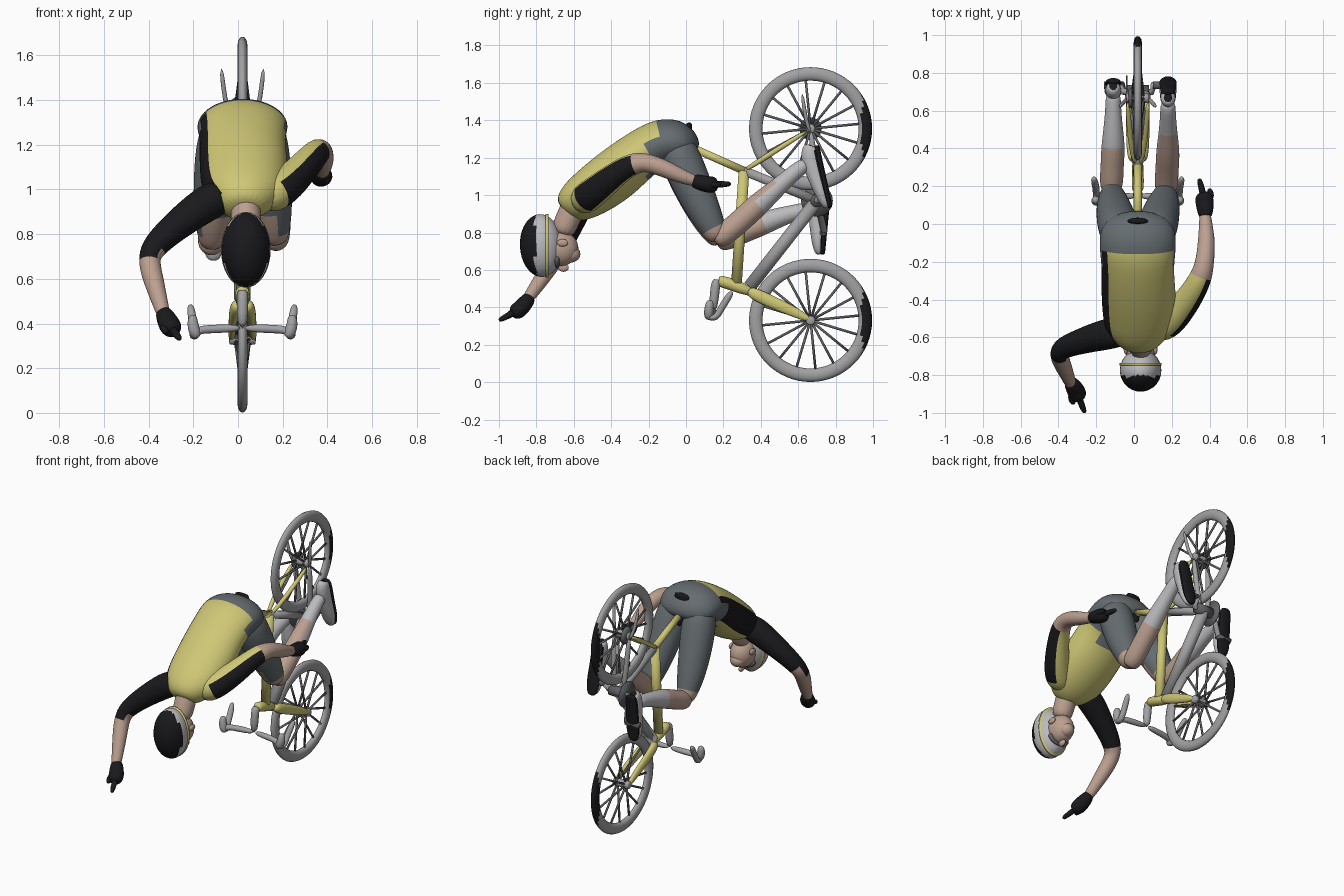
import bpy, bmesh, math
from mathutils import Vector, Matrix

if "Cube" in bpy.data.objects:
    bpy.data.objects.remove(bpy.data.objects["Cube"])

CX = 0.02  # bike centre plane
COL = dict(yellow=(.62, .57, .18), black=(.01, .01, .012), skin=(.5, .35, .28), shorts=(.13, .15, .16),
           grey=(.36, .36, .37), white=(.5, .5, .52), dark=(.12, .12, .13))
MATS = {}


def mat(name):
    if name not in MATS:
        MATS[name] = bpy.data.materials.new(name)
        MATS[name].diffuse_color = (*COL[name], 1)
    return MATS[name]


def finish(name, bm, color, paint=None, sub=0):
    """bmesh to smooth object; paint(centre, normal) may return another colour"""
    bmesh.ops.recalc_face_normals(bm, faces=bm.faces)
    me = bpy.data.meshes.new(name)
    names = [color]
    me.materials.append(mat(color))
    bm.normal_update()
    for f in bm.faces:
        f.smooth = True
        c = paint(f.calc_center_median(), f.normal) if paint else None
        if c:
            if c not in names:
                names.append(c)
                me.materials.append(mat(c))
            f.material_index = names.index(c)
    bm.to_mesh(me)
    bm.free()
    ob = bpy.data.objects.new(name, me)
    bpy.context.collection.objects.link(ob)
    if sub:
        ob.modifiers.new("smooth", 'SUBSURF').levels = sub
        ob.modifiers["smooth"].render_levels = sub
    return ob


def loft(name, rings, color, paint=None, sub=2, n=14):
    """rings: (x, y, z, radius) or (x, y, z, side radius, depth radius)"""
    P = [Vector(r[:3]) for r in rings]
    bm, loops, s = bmesh.new(), [], None
    for i, r in enumerate(rings):
        t = (P[min(i + 1, len(P) - 1)] - P[max(i - 1, 0)]).normalized()
        if s is None:
            s = Vector((1, 0, 0)) if abs(t.x) < .85 else Vector((0, 1, 0))
        s = (s - t * s.dot(t)).normalized()
        u, a, b = t.cross(s), r[3], r[-1]
        loops.append([bm.verts.new(P[i] + s * a * math.cos(k * math.tau / n) + u * b * math.sin(k * math.tau / n))
                      for k in range(n)])
    for A, B in zip(loops, loops[1:]):
        for k in range(n):
            bm.faces.new((A[k], A[(k + 1) % n], B[(k + 1) % n], B[k]))
    bm.faces.new(loops[0])
    bm.faces.new(loops[-1])
    return finish(name, bm, color, paint, sub)


def tube(name, pts, r, color, sub=1):
    return loft(name, [(*p, r) for p in pts], color, None, sub, 10)


def ball(name, loc, rad, color, paint=None, tilt=0):
    bm = bmesh.new()
    M = Matrix.Translation(loc) @ Matrix.Rotation(tilt, 4, 'X') @ Matrix.Diagonal((*rad, 1))
    bmesh.ops.create_uvsphere(bm, u_segments=28, v_segments=18, radius=1, matrix=M)
    return finish(name, bm, color, paint)


# wheels: deep rim, spokes and hub
def wheel(name, y, z):
    bm, N, K = bmesh.new(), 64, 12
    v = [[bm.verts.new((CX + .022 * math.sin(b), y + (.293 + .036 * math.cos(b)) * math.cos(a),
                        z + (.293 + .036 * math.cos(b)) * math.sin(a)))
          for b in [k * math.tau / K for k in range(K)]] for a in [i * math.tau / N for i in range(N)]]
    for i in range(N):
        for k in range(K):
            j, m = (i + 1) % N, (k + 1) % K
            bm.faces.new((v[i][k], v[j][k], v[j][m], v[i][m]))
    finish(name + "_rim", bm, "grey", lambda c, n: "black" if c.y > .94 else None)
    for i in range(16):
        a = i * math.tau / 16 + .1
        d = Vector((0, math.cos(a), math.sin(a)))
        c = Vector((CX, y, z))
        off = Vector((.03 * (-1) ** i, 0, 0))
        tube(f"{name}_spoke_{i}", [c + off + d * .02, c + d * .265], .007, "dark", 0)
    tube(name + "_hub", [(CX - .06, y, z), (CX - .055, y, z), (CX + .055, y, z), (CX + .06, y, z)], .027, "grey")


wheel("front_wheel", .666, .33)
wheel("rear_wheel", .666, 1.355)

# frame
BB, SEAT, HEAD = (CX, .70, .97), (CX, .31, 1.13), (CX, .27, .53)
tube("top_tube", [HEAD, SEAT], .03, "yellow", 0)
tube("down_tube", [(CX, .34, .51), BB], .037, "grey", 0)
tube("seat_tube", [BB, SEAT], .026, "grey", 0)
tube("seat_post", [SEAT, (CX, .04, 1.25)], .022, "yellow", 0)
tube("head_tube", [(CX, .17, .54), (CX, .2, .54), (CX, .38, .47)], .034, "yellow")
loft("saddle", [(CX, .02, 1.39, .055, .018), (CX, .01, 1.35, .06, .02), (CX, .03, 1.27, .03, .018),
                (CX, .05, 1.17, .02, .015)], "black")
loft("bottom_bracket", [(CX - .06, .7, .97, .035), (CX + .06, .7, .97, .035)], "dark", None, 0)
loft("chainring", [(CX - .062, .7, .97, .085), (CX - .055, .7, .97, .085)], "dark", None, 0, 28)
loft("cassette", [(CX - .05, .666, 1.355, .045), (CX - .03, .666, 1.355, .06)], "dark", None, 0, 24)
for side, s in (("left", -1), ("right", 1)):
    X = lambda d: CX + s * d
    loft("fork_" + side, [(X(.02), .33, .49, .03), (X(.04), .4, .455, .022, .036), (X(.045), .58, .375, .018, .03),
                          (X(.05), .67, .33, .015)], "yellow")
    tube("seat_stay_" + side, [(X(.01), .31, 1.13), (X(.04), .42, 1.2), (X(.055), .666, 1.355)], .015, "yellow")
    tube("chain_stay_" + side, [(X(.03), .7, .97), (X(.05), .69, 1.15), (X(.055), .666, 1.355)], .018, "grey")
    tube("rear_rod_" + side, [(X(.055), .666, 1.33), (X(.08), .64, 1.4), (X(.095), .62, 1.55)], .011, "grey")
    # drop handlebar
    tube("handlebar_" + side, [(CX, .15, .38), (X(.16), .14, .375), (X(.2), .125, .37), (X(.215), .12, .345),
                               (X(.22), .16, .338), (X(.22), .19, .4), (X(.235), .25, .49)], .02, "grey", 2)
    loft("brake_hood_" + side, [(X(.22), .13, .44, .016), (X(.225), .125, .41, .025), (X(.215), .12, .36, .028),
                                (X(.2), .125, .335, .018)], "grey")
    # cranks and pedals
    pz = 1.02 if s > 0 else .80
    tube("crank_" + side, [BB, (X(.075), .7, .97), (X(.085), .74, pz)], .017, "grey", 0)
    tube("pedal_" + side, [(X(.08), .735, pz), (X(.18), .735, pz)], .02, "dark", 0)
tube("stem", [(CX, .17, .55), (CX, .155, .52), (CX, .145, .37)], .027, "grey", 1)


# rider torso, jersey and shorts in one skin
def jersey(c, n):
    if c.y > -.19:
        return "shorts"
    if n.x < -.6:
        return "black"


loft("torso", [(.03, -.65, .91, .07, .06), (.03, -.62, .94, .125, .10), (.025, -.56, .98, .18, .125),
               (.025, -.47, 1.04, .195, .14), (.025, -.37, 1.115, .2, .145), (.02, -.28, 1.19, .195, .135),
               (.02, -.21, 1.24, .195, .13), (.02, -.13, 1.28, .205, .135), (.02, -.05, 1.285, .205, .13),
               (.02, .0, 1.25, .18, .10), (.02, .02, 1.21, .12, .06)], "yellow", jersey, 2, 20)

# legs: (upper joints, lower joints)
bare = lambda c, n: "skin" if c.z < .83 else None
sock = lambda c, n: "white" if c.y > .43 else None
loft("thigh_right", [(.11, -.06, 1.3, .08), (.115, -.04, 1.22, .115), (.135, .03, 1.06, .108), (.155, .1, .91, .092),
                     (.165, .15, .81, .07), (.17, .18, .76, .05)], "shorts", bare)
loft("thigh_left", [(-.07, -.06, 1.3, .08), (-.075, -.04, 1.22, .115), (-.095, .03, 1.05, .108), (-.11, .1, .9, .092),
                    (-.115, .15, .8, .07), (-.12, .19, .74, .05)], "shorts", bare)
loft("shin_right", [(.17, .15, .75, .045), (.17, .2, .785, .066), (.175, .29, .86, .062), (.18, .38, .945, .066),
                    (.18, .5, 1.05, .048), (.18, .6, 1.14, .042), (.18, .65, 1.17, .04)], "skin", sock)
loft("shin_left", [(-.12, .16, .74, .045), (-.12, .21, .765, .066), (-.115, .32, .81, .062), (-.11, .41, .85, .066),
                   (-.11, .54, .895, .048), (-.11, .64, .92, .042), (-.11, .7, .93, .04)], "skin", sock)


# shoes with black soles
def shoe(side, x, heel, toe):
    h, t = Vector((x, *heel)), Vector((x, *toe))
    d = t - h
    w = [(-.02, .025, .03), (.03, .04, .048), (.25, .043, .056), (.5, .044, .047), (.75, .05, .037), (.95, .04, .026),
         (1.03, .02, .014)]
    loft("shoe_" + side, [(*(h + d * k + Vector((0, .035 - b * .75, 0))), a, b) for k, a, b in w], "white",
         lambda c, n: "black" if n.y > .5 else None)
    up = Vector((0, .038, 0))
    loft("sole_" + side, [(*(h + d * k + up), a, .016) for k, a, b in w], "black")


shoe("right", .18, (.66, 1.26), (.73, .94))
shoe("left", -.11, (.72, 1.0), (.69, .69))

# arms
loft("arm_right", [(.1, -.56, .96, .07), (.17, -.54, .98, .088), (.25, -.45, 1.05, .08), (.32, -.35, 1.13, .068),
                   (.36, -.27, 1.175, .06), (.375, -.2, 1.175, .05), (.385, -.1, 1.135, .048), (.38, .0, 1.09, .036),
                   (.375, .07, 1.07, .03)], "yellow",
     lambda c, n: "skin" if c.y > -.25 else "black" if n.x > .45 else None)
loft("arm_left", [(-.04, -.57, .97, .07), (-.11, -.575, .96, .088), (-.21, -.6, .89, .078), (-.31, -.63, .81, .066),
                  (-.385, -.66, .735, .058), (-.40, -.69, .68, .05), (-.38, -.74, .6, .048), (-.345, -.82, .48, .035),
                  (-.33, -.86, .43, .03)], "black", lambda c, n: "skin" if c.z < .71 else None)


# gloved hands with one pointing finger
def hand(side, wrist, palm, tip):
    w, p, t = Vector(wrist), Vector(palm), Vector(tip)
    loft("glove_" + side, [(*w, .03), (*w.lerp(p, .3), .042), (*p, .052, .046), (*p.lerp(t, .25), .046),
                           (*p.lerp(t, .42), .025)], "black")
    loft("finger_" + side, [(*p, .018), (*p.lerp(t, .5), .018), (*p.lerp(t, .9), .015), (*t, .008)], "black")
    cross = (t - p).cross(Vector((0, 0, 1))).normalized() * .045
    tube("thumb_" + side, [p + cross * .6, p + cross + (t - p) * .2, p + cross * .8 + (t - p) * .5], .016, "black", 2)


hand("right", (.378, .03, 1.08), (.375, .12, 1.055), (.345, .24, 1.06))
hand("left", (-.34, -.83, .46), (-.305, -.885, .39), (-.26, -1.0, .33))

# head, neck and helmet
HX = .035
loft("neck", [(.03, -.53, 1.04, .06), (HX, -.58, .98, .075), (HX, -.63, .88, .066), (HX, -.67, .78, .07)], "skin")
ball("face", (HX, -.675, .715), (.078, .1, .095), "skin", tilt=-.2)
ball("jaw", (HX, -.615, .685), (.05, .05, .045), "skin")
ball("nose", (HX, -.655, .612), (.014, .028, .022), "skin")
for s in (-1, 1):
    ball("ear", (HX + s * .078, -.66, .745), (.012, .03, .02), "skin")
loft("sunglasses", [(HX - .075, -.69, .67, .02, .015), (HX - .04, -.69, .63, .026, .015),
                    (HX + .04, -.69, .63, .026, .015), (HX + .075, -.69, .67, .02, .015)], "dark")
ball("helmet", (HX, -.775, .73), (.11, .113, .168), "white", tilt=.05,
     paint=lambda c, n: "black" if n.y < -.3 else None)
loft("helmet_band", [(HX, -.75, .73, .1115, .1695), (HX, -.735, .73, .1115, .1695)], "yellow", None, 0, 32)

for m in bpy.data.materials:
    if m.users and not m.is_grease_pencil:
        m.use_nodes = True
        m.node_tree.nodes["Principled BSDF"].inputs["Base Color"].default_value = m.diffuse_color
